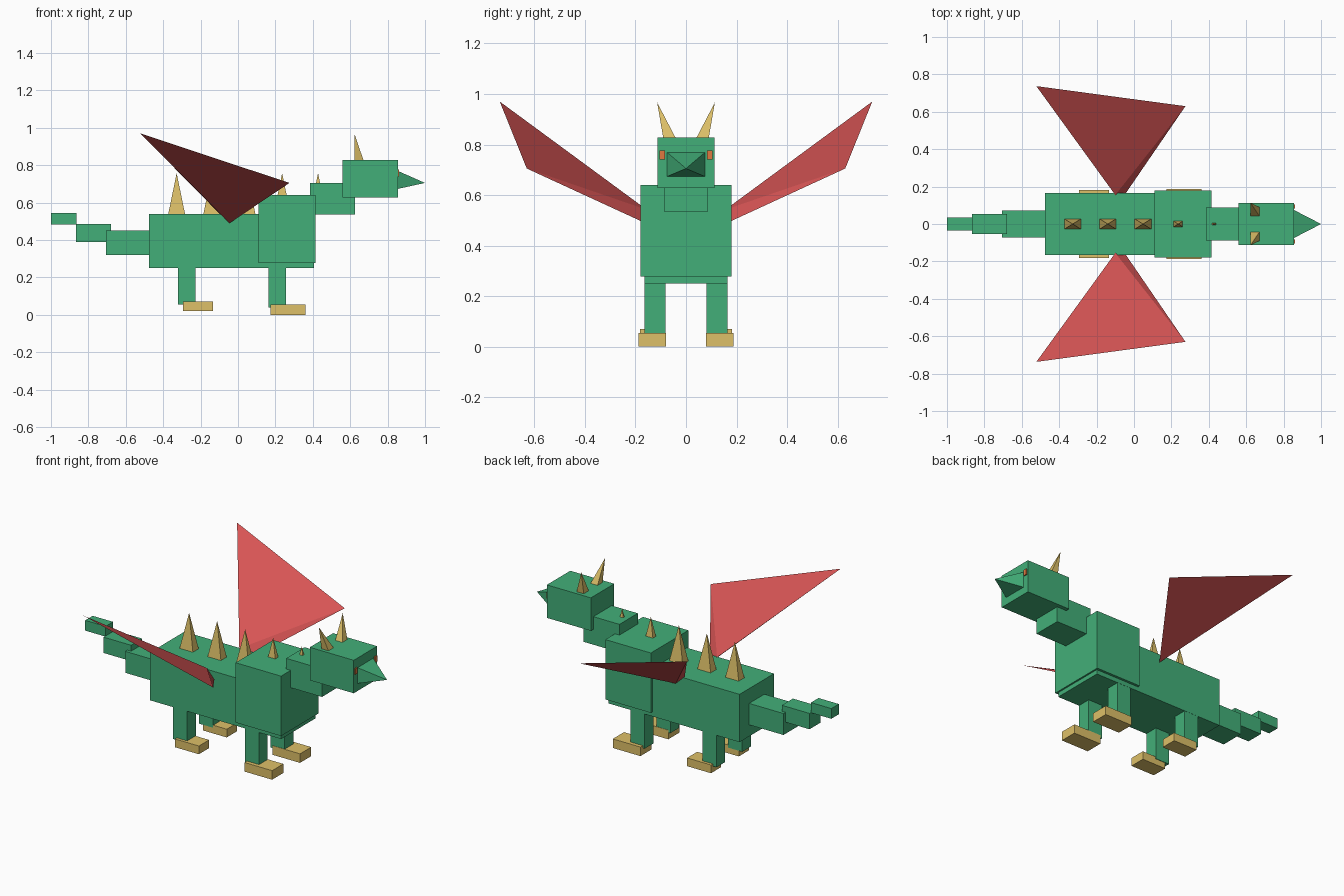
import bpy
import bmesh

if "Cube" in bpy.data.objects:
    bpy.data.objects.remove(bpy.data.objects["Cube"])


def material(name, rgb):
    m = bpy.data.materials.new(name)
    m.diffuse_color = (*rgb, 1)
    m.use_nodes = True
    m.node_tree.nodes["Principled BSDF"].inputs["Base Color"].default_value = m.diffuse_color
    return m


GREEN = material("green_scales", (0.055, 0.43, 0.19))
GOLD = material("gold_claw", (0.73, 0.53, 0.14))
RED = material("red_membrane", (0.68, 0.09, 0.09))
ORANGE = material("orange_eye", (0.75, 0.19, 0.05))


def hull(name, points, mat):
    """Flat-faced convex solid around a few corner points."""
    bm = bmesh.new()
    for p in points:
        bm.verts.new(p)
    bmesh.ops.convex_hull(bm, input=bm.verts[:])
    bmesh.ops.dissolve_limit(bm, angle_limit=0.01, verts=bm.verts[:], edges=bm.edges[:])
    bmesh.ops.recalc_face_normals(bm, faces=bm.faces[:])
    mesh = bpy.data.meshes.new(name)
    bm.to_mesh(mesh)
    bm.free()
    mesh.materials.append(mat)
    ob = bpy.data.objects.new(name, mesh)
    bpy.context.collection.objects.link(ob)
    return ob


def box(name, xs, ys, zs, mat=GREEN):
    return hull(name, [(x, y, z) for x in xs for y in ys for z in zs], mat)


def spike(name, xs, ys, z, tip, mat=GOLD):
    """Four-sided pyramid on a horizontal base."""
    return hull(name, [(x, y, z) for x in xs for y in ys] + [tip], mat)


# Trunk, neck, head and tail: x range, half width, z range
for name, xs, w, zs in [
    ("body", (-0.475, 0.405), 0.165, (0.25, 0.54)),
    ("chest", (0.11, 0.415), 0.18, (0.277, 0.64)),
    ("neck", (0.385, 0.625), 0.088, (0.535, 0.705)),
    ("head", (0.56, 0.855), 0.112, (0.628, 0.828)),
    ("tail_base", (-0.705, -0.465), 0.073, (0.32, 0.45)),
    ("tail_middle", (-0.866, -0.68), 0.053, (0.39, 0.486)),
    ("tail_tip", (-1.0, -0.864), 0.036, (0.483, 0.545)),
]:
    box(name, xs, (-w, w), zs)

# Pointed snout
hull("snout", [(0.853, y, z) for y in (-0.076, 0.076) for z in (0.673, 0.77)]
     + [(1.0, 0, 0.705)], GREEN)

# Row of back spikes, the front ones sunk into chest and neck
for i, x in enumerate((-0.328, -0.14, 0.048, 0.236, 0.428)):
    spike(f"back_spike_{i + 1}", (x - 0.045, x + 0.045), (-0.028, 0.028), 0.538,
          (x, 0, 0.757))

# Parts on both sides
for side, s in (("left", 1), ("right", -1)):
    # Legs and feet
    box(f"front_leg_{side}", (0.162, 0.256), (s * 0.082, s * 0.164), (0.04, 0.3))
    box(f"hind_leg_{side}", (-0.32, -0.226), (s * 0.082, s * 0.164), (0.056, 0.3))
    box(f"front_foot_{side}", (0.175, 0.36), (s * 0.08, s * 0.187), (0.0, 0.055), GOLD)
    box(f"hind_foot_{side}", (-0.295, -0.135), (s * 0.085, s * 0.182), (0.02, 0.07), GOLD)
    # Eye and horn
    box(f"eye_{side}", (0.83, 0.862), (s * 0.084, s * 0.105), (0.74, 0.776), ORANGE)
    spike(f"horn_{side}", (0.623, 0.671), (s * 0.041, s * 0.09), 0.826,
          (0.623, s * 0.114, 0.966))
    # Wing: thin wedge with a short root edge on the flank
    hull(f"wing_{side}", [(-0.522, s * 0.737, 0.97), (0.275, s * 0.63, 0.705),
                          (-0.1, s * 0.155, 0.542), (-0.045, s * 0.163, 0.49)], RED)
